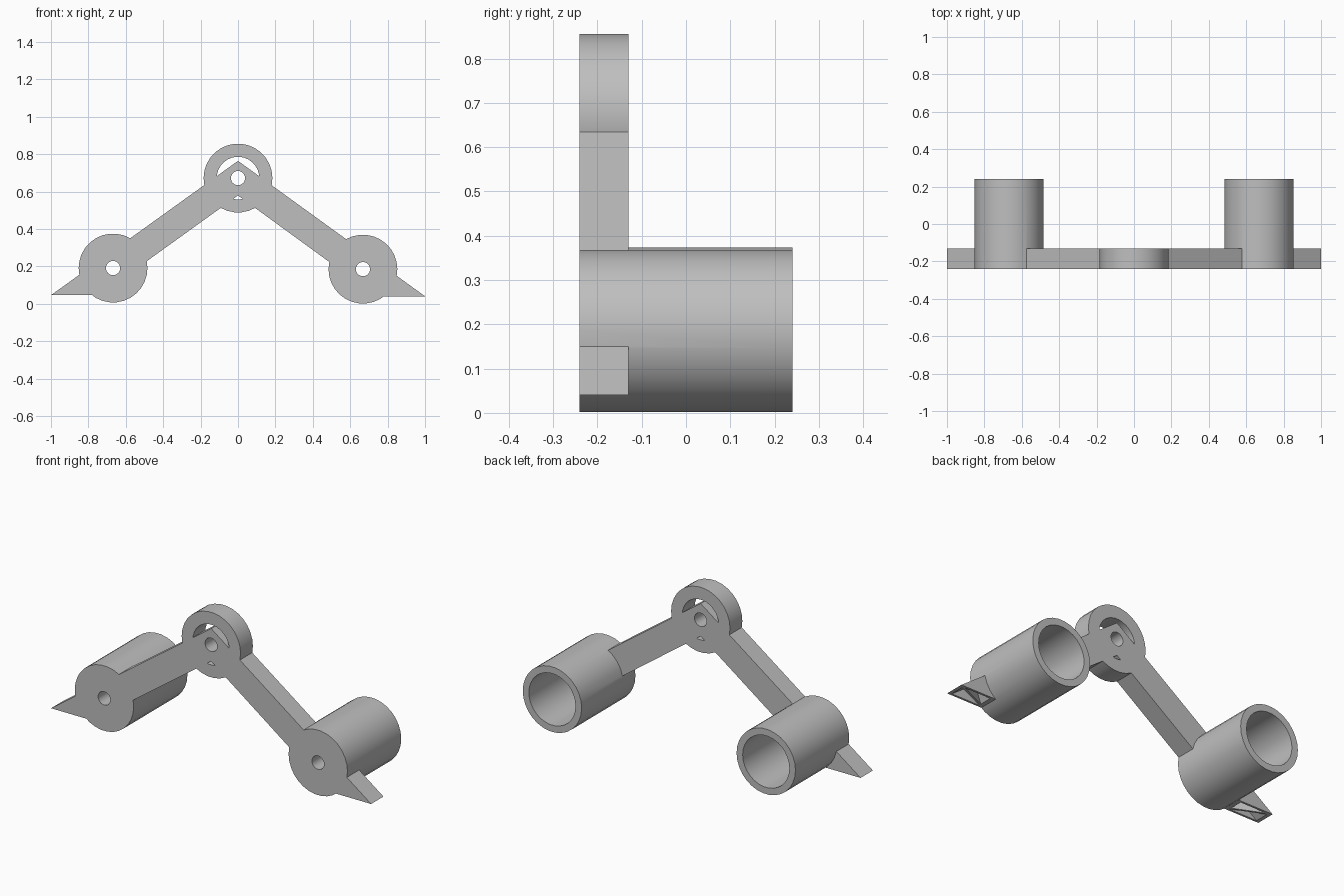
import bpy, bmesh, math
from mathutils import Matrix

FRONT, PLATE, BACK = -0.24, -0.13, 0.24
R, BORE, PIN = 0.184, 0.146, 0.038
HUB = (0, 0.672)
# side sign, cup centre height, tip height
SIDES = [(-1, 0.191, 0.046), (1, 0.185, 0.04)]
CUP_X = 0.668

if "Cube" in bpy.data.objects:
    bpy.data.objects.remove(bpy.data.objects["Cube"], do_unlink=True)

grey = bpy.data.materials.new("plain_grey")
grey.use_nodes = True
colour = (0.52, 0.52, 0.52, 1)
grey.diffuse_color = colour
for node in grey.node_tree.nodes:
    if node.type == 'BSDF_PRINCIPLED':
        node.inputs["Base Color"].default_value = colour


def add_object(name, bm):
    bmesh.ops.recalc_face_normals(bm, faces=bm.faces)
    mesh = bpy.data.meshes.new(name)
    bm.to_mesh(mesh)
    bm.free()
    mesh.materials.append(grey)
    obj = bpy.data.objects.new(name, mesh)
    bpy.context.scene.collection.objects.link(obj)
    return obj


def prism(name, points, y0, y1):
    """Extrude an (x, z) outline from y0 to y1."""
    bm = bmesh.new()
    face = bm.faces.new([bm.verts.new((x, y0, z)) for x, z in points])
    ext = bmesh.ops.extrude_face_region(bm, geom=[face])
    verts = [v for v in ext["geom"] if isinstance(v, bmesh.types.BMVert)]
    bmesh.ops.translate(bm, verts=verts, vec=(0, y1 - y0, 0))
    return add_object(name, bm)


def disc(name, centre, radius, y0, y1, n=30):
    angles = [math.tau * i / n for i in range(n)]
    return prism(name, [(centre[0] + radius * math.cos(a),
                         centre[1] + radius * math.sin(a)) for a in angles], y0, y1)


def combine(target, other, operation):
    """Bake a boolean into target and remove the other object."""
    mod = target.modifiers.new("combine", 'BOOLEAN')
    mod.operation, mod.object, mod.solver = operation, other, 'EXACT'
    bpy.context.view_layer.update()
    graph = bpy.context.evaluated_depsgraph_get()
    mesh = bpy.data.meshes.new_from_object(target.evaluated_get(graph))
    target.modifiers.clear()
    target.data = mesh
    bpy.data.objects.remove(other, do_unlink=True)


# Hub ring
bracket = disc("double_cup_bracket", HUB, R, FRONT, PLATE)
combine(bracket, disc("hub_opening", HUB, 0.114, FRONT - 0.1, PLATE + 0.1), 'DIFFERENCE')

# Two sloping arms, cut level at the tips
zl, zr = SIDES[0][2], SIDES[1][2]
arms = prism("arms", [(0, 0.764), (1, zr), (0.74, zr), (0, 0.579),
                      (-0.74, zl), (-1, zl)], FRONT, PLATE)
combine(bracket, arms, 'UNION')

# Hollow undersides of the tips, each crossed by a diagonal rib
for s, zc, zt in SIDES:
    outline = [(1.007, zt - 0.02), (0.865, zt + 0.082), (0.79, zt - 0.02)]
    pocket = prism("tip_pocket", [(s * x, z) for x, z in outline],
                   FRONT + 0.012, PLATE - 0.012)
    bm = bmesh.new()
    bmesh.ops.create_cube(bm, size=1)
    bm.transform(Matrix.Translation((s * 0.885, (FRONT + PLATE) / 2, zt))
                 @ Matrix.Rotation(s * math.radians(24), 4, 'Z')
                 @ Matrix.Diagonal((0.5, 0.012, 0.5, 1)))
    combine(pocket, add_object("tip_rib", bm), 'DIFFERENCE')
    combine(bracket, pocket, 'DIFFERENCE')

# Cups, open at the back with a floor level with the plate
for s, zc, zt in SIDES:
    centre = (s * CUP_X, zc)
    combine(bracket, disc("cup", centre, R, FRONT, BACK), 'UNION')
    combine(bracket, disc("cup_bore", centre, BORE, PLATE, BACK + 0.1), 'DIFFERENCE')

# Pin holes through the hub and the cup floors
for centre in [HUB] + [(s * CUP_X, zc) for s, zc, zt in SIDES]:
    combine(bracket, disc("pin_hole", centre, PIN, FRONT - 0.1, 0), 'DIFFERENCE')

bpy.ops.object.select_all(action='DESELECT')
bracket.select_set(True)
bpy.context.view_layer.objects.active = bracket
bpy.ops.object.shade_smooth_by_angle(angle=math.radians(25))
